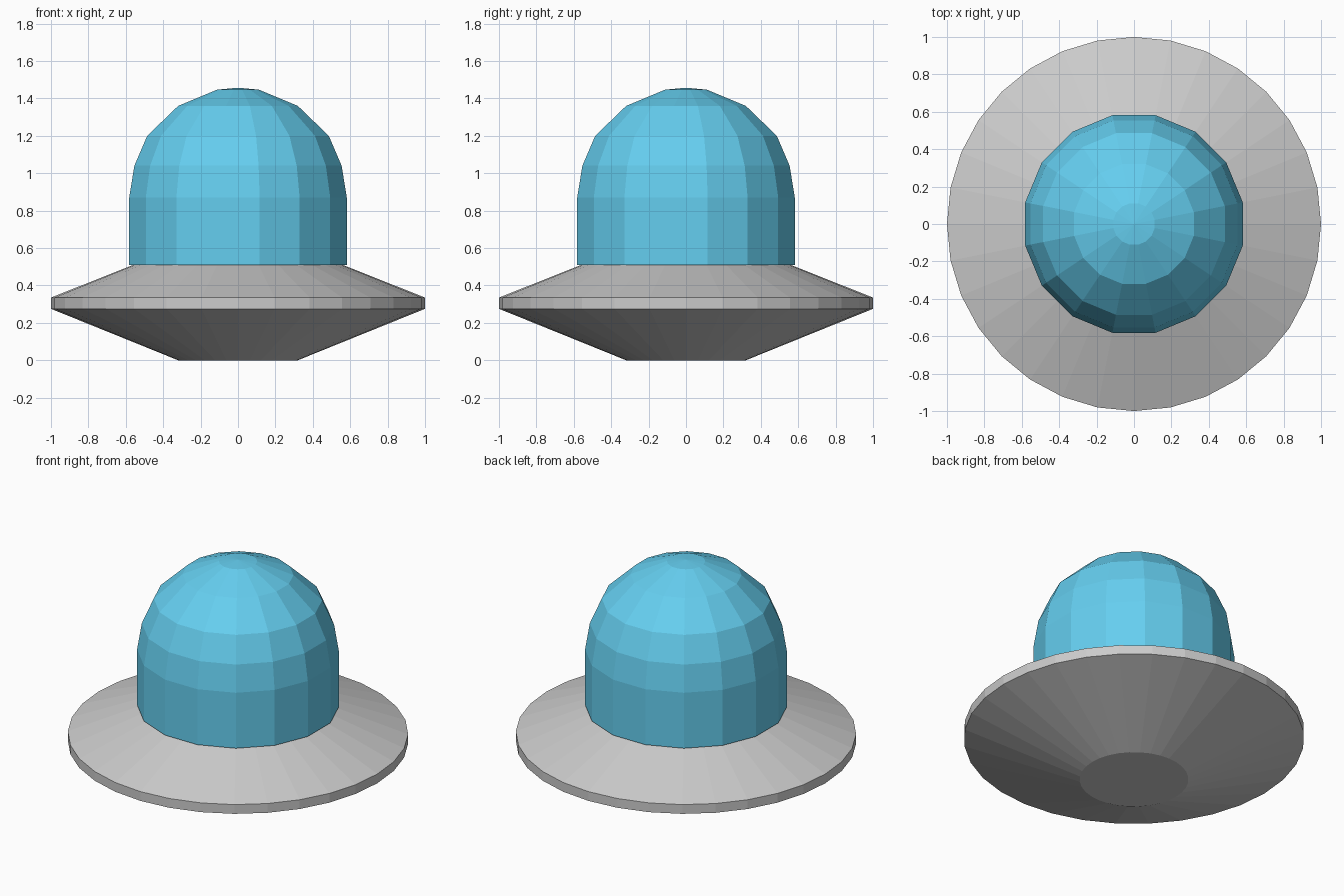
import bpy, bmesh, math

if "Cube" in bpy.data.objects:
    bpy.data.objects.remove(bpy.data.objects["Cube"])


def lathe(name, profile, sides, offset=0.0, cap_bottom=False, cap_top=False, apex=None):
    """Turn a list of (radius, z) points, bottom to top, into a flat-faced solid of revolution."""
    bm = bmesh.new()
    rings = []
    for r, z in profile:
        angles = [2 * math.pi * (i + offset) / sides for i in range(sides)]
        rings.append([bm.verts.new((r * math.cos(a), r * math.sin(a), z)) for a in angles])
    for low, high in zip(rings, rings[1:]):
        for i in range(sides):
            j = (i + 1) % sides
            bm.faces.new((low[i], low[j], high[j], high[i]))
    if cap_bottom:
        bm.faces.new(rings[0][::-1])
    if cap_top:
        bm.faces.new(rings[-1])
    if apex is not None:
        tip = bm.verts.new((0, 0, apex))
        for i in range(sides):
            bm.faces.new((rings[-1][i], rings[-1][(i + 1) % sides], tip))
    mesh = bpy.data.meshes.new(name)
    bm.to_mesh(mesh)
    bm.free()
    obj = bpy.data.objects.new(name, mesh)
    bpy.context.collection.objects.link(obj)
    return obj


# Grey saucer hull with a thin vertical rim
lathe("saucer_hull", [(0.32, 0.0), (1.0, 0.275), (1.0, 0.335), (0.56, 0.51)],
      32, cap_bottom=True, cap_top=True)

# Blue faceted dome, open underneath where it sits on the hull
dome = lathe("dome", [(0.593, 0.51), (0.593, 0.87), (0.565, 1.04),
                      (0.495, 1.20), (0.326, 1.36), (0.113, 1.447)],
             16, offset=0.5, apex=1.457)
blue = bpy.data.materials.new("dome_blue")
blue.diffuse_color = (0.13, 0.62, 0.87, 1)
blue.use_nodes = True
blue.node_tree.nodes["Principled BSDF"].inputs["Base Color"].default_value = blue.diffuse_color
dome.data.materials.append(blue)
